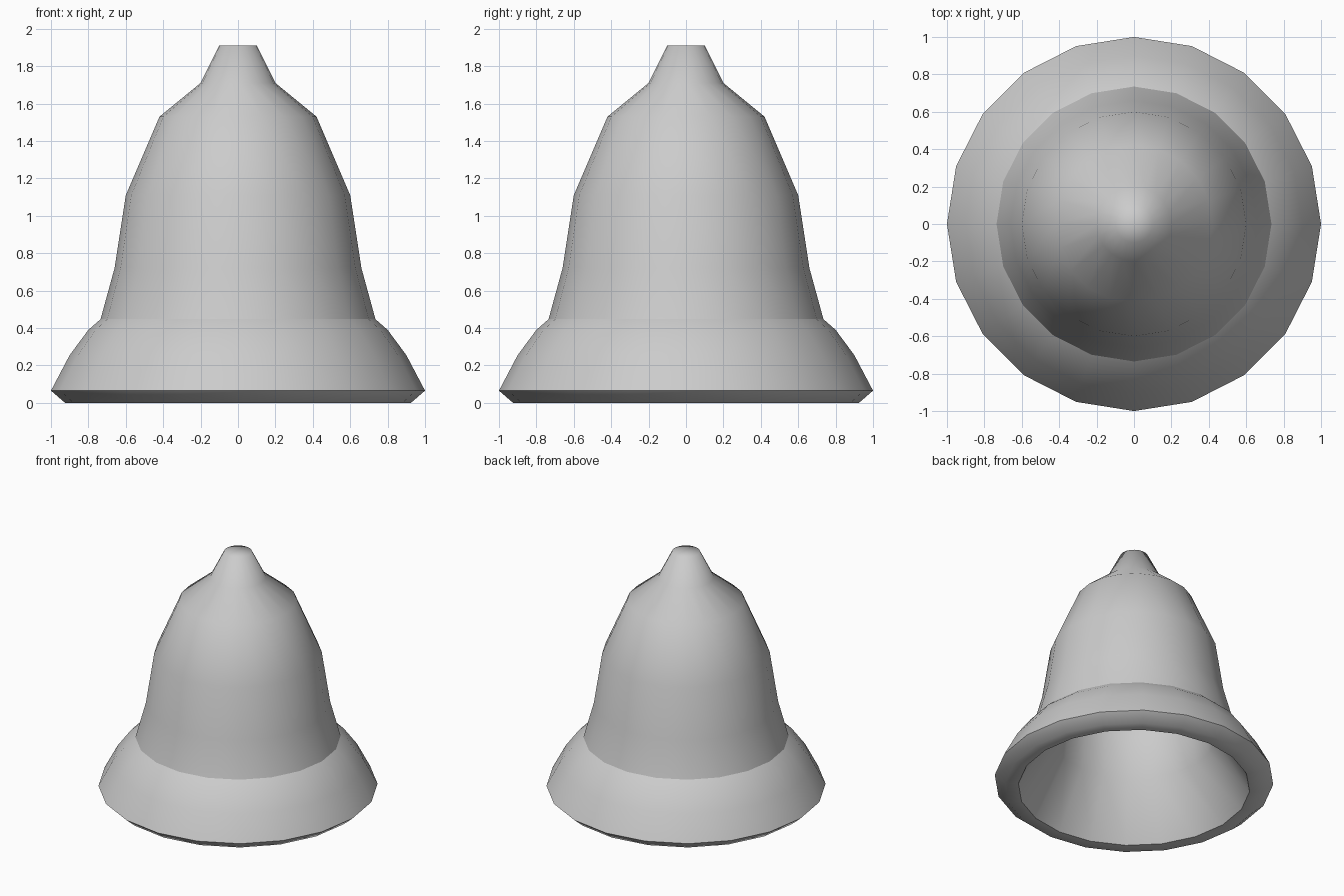
import bpy, bmesh, math

if "Cube" in bpy.data.objects:
    bpy.data.objects.remove(bpy.data.objects["Cube"])

SIDES = 20

# Bell cross-section (radius, height): crown, outer wall, lip, then inner wall
profile = [(0.10, 1.91), (0.20, 1.71), (0.42, 1.53), (0.60, 1.11), (0.66, 0.72),
           (0.735, 0.447), (0.80, 0.39), (0.90, 0.255), (1.00, 0.065), (0.925, 0.0),
           (0.83, 0.0), (0.58, 0.41), (0.54, 0.72),
           (0.50, 1.09), (0.34, 1.46), (0.13, 1.62)]
SHARP_RINGS = {5, 8, 10}   # shoulder, lip and inner lip creases


def lathe(name, points, sharp):
    bm = bmesh.new()
    rings = []
    for r, z in points:
        rings.append([bm.verts.new((r * math.cos(a), r * math.sin(a), z))
                      for a in (i * math.tau / SIDES for i in range(SIDES))])
    for upper, lower in zip(rings, rings[1:]):
        for i in range(SIDES):
            j = (i + 1) % SIDES
            bm.faces.new((upper[i], lower[i], lower[j], upper[j]))
    # Fan caps on the crown and on the inner ceiling
    for ring, (r, z) in ((rings[0], points[0]), (rings[-1], points[-1])):
        tip = bm.verts.new((0, 0, z))
        for i in range(SIDES):
            bm.faces.new((ring[i], ring[(i + 1) % SIDES], tip))
    bmesh.ops.recalc_face_normals(bm, faces=bm.faces)
    for f in bm.faces:
        f.smooth = True
    for k in sharp:
        for i in range(SIDES):
            bm.edges.get((rings[k][i], rings[k][(i + 1) % SIDES])).smooth = False
    mesh = bpy.data.meshes.new(name)
    bm.to_mesh(mesh)
    bm.free()
    obj = bpy.data.objects.new(name, mesh)
    bpy.context.collection.objects.link(obj)
    return obj


# Hollow bell body
lathe("bell", profile, SHARP_RINGS)
